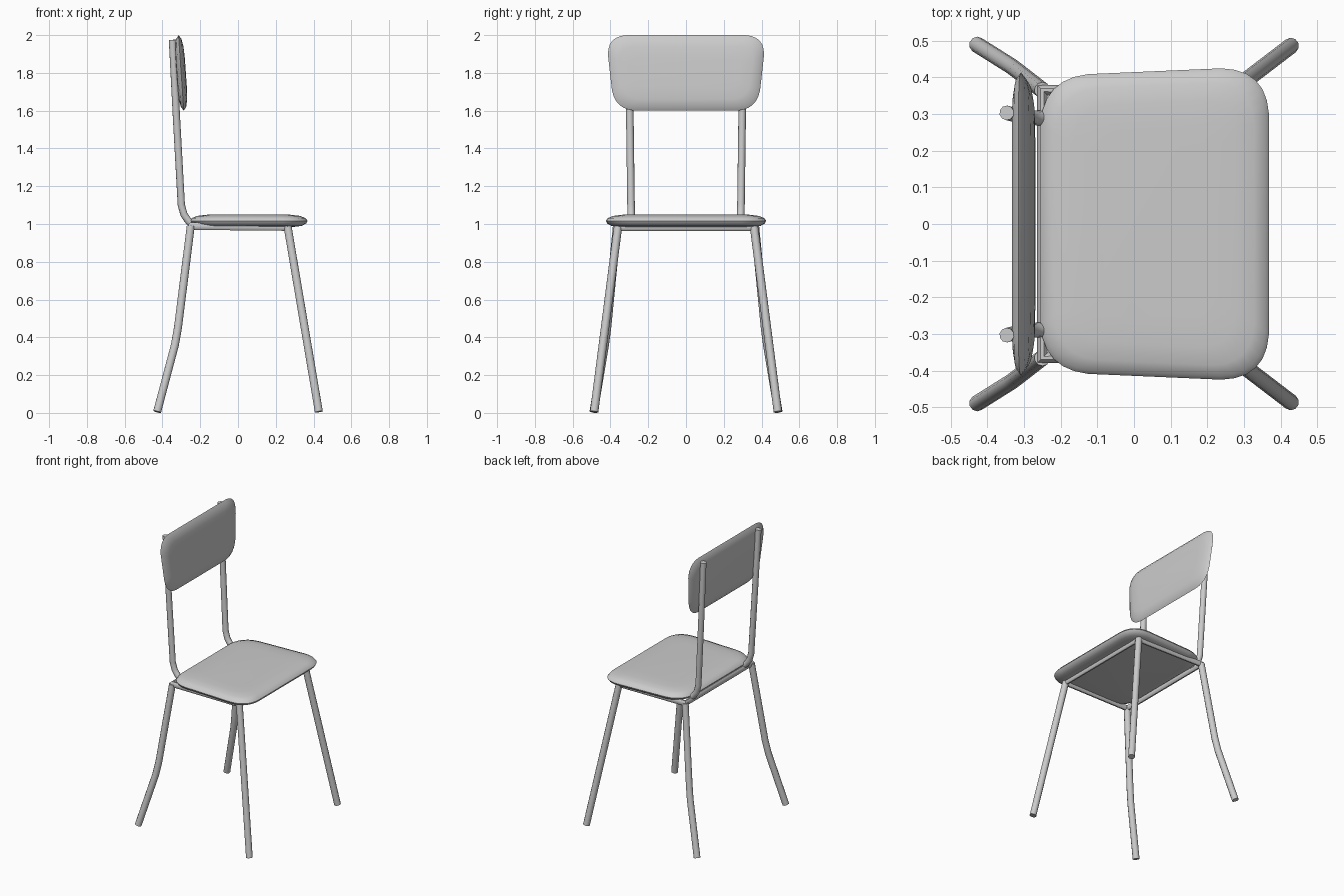
import bpy, bmesh
from mathutils import Vector

if "Cube" in bpy.data.objects:
    bpy.data.objects.remove(bpy.data.objects["Cube"])


def finish(ob, angle=0.7):
    bpy.ops.object.select_all(action='DESELECT')
    ob.select_set(True)
    bpy.context.view_layer.objects.active = ob
    if ob.type == 'CURVE':
        bpy.ops.object.convert(target='MESH')
    bpy.ops.object.shade_smooth_by_angle(angle=angle)


def tube(name, pts, radius=0.022, cyclic=False):
    cu = bpy.data.curves.new(name, 'CURVE')
    cu.dimensions = '3D'
    cu.bevel_depth = radius
    cu.bevel_resolution = 3
    cu.use_fill_caps = True
    sp = cu.splines.new('POLY')
    sp.points.add(len(pts) - 1)
    for p, co in zip(sp.points, pts):
        p.co = (*co, 1)
    sp.use_cyclic_u = cyclic
    ob = bpy.data.objects.new(name, cu)
    bpy.context.collection.objects.link(ob)
    finish(ob)


def rounded(corners, r, steps=6):
    """Outline of a polygon with its corners rounded by quadratic arcs."""
    out = []
    n = len(corners)
    for i in range(n):
        c = Vector(corners[i])
        a = c + (Vector(corners[i - 1]) - c).normalized() * r
        b = c + (Vector(corners[(i + 1) % n]) - c).normalized() * r
        m = c.lerp((a + b) / 2, 0.12)
        for k in range(steps + 1):
            t = k / steps
            out.append(a * (1 - t) ** 2 + m * 2 * t * (1 - t) + b * t * t)
    return out


def pad(name, corners, r, levels, place):
    """Stack inset copies of a rounded outline into a pillow-edged panel."""
    outline = rounded(corners, r)
    mid = sum((Vector(c) for c in corners), Vector((0, 0))) / 4
    half = [max(abs(c[i] - mid[i]) for c in corners) for i in (0, 1)]
    bm = bmesh.new()
    rings = []
    for inset, h in levels:
        rings.append([bm.verts.new(place(
            *[mid[i] + (p[i] - mid[i]) * (1 - inset / half[i]) for i in (0, 1)], h))
            for p in outline])
    n = len(outline)
    for lo, hi in zip(rings, rings[1:]):
        for i in range(n):
            bm.faces.new((lo[i], lo[(i + 1) % n], hi[(i + 1) % n], hi[i]))
    bm.faces.new(rings[0])
    bm.faces.new(rings[-1])
    bmesh.ops.recalc_face_normals(bm, faces=bm.faces)
    me = bpy.data.meshes.new(name)
    bm.to_mesh(me)
    bm.free()
    ob = bpy.data.objects.new(name, me)
    bpy.context.collection.objects.link(ob)
    finish(ob, 1.0)


# Seat, wider at the front (+x)
pad("seat", [(0.368, -0.43), (0.368, 0.43), (-0.255, 0.403), (-0.255, -0.403)], 0.13,
    [(0.07, 0.985), (0.03, 0.99), (0.007, 1.003), (0, 1.017), (0.01, 1.031),
     (0.04, 1.043), (0.09, 1.049), (0.16, 1.051)],
    lambda x, y, h: (x, y, h))

# Backrest panel, leaning slightly backwards
pad("backrest", [(0.425, 2.0), (-0.425, 2.0), (-0.38, 1.6), (0.38, 1.6)], 0.11,
    [(0.12, -0.025), (0.06, -0.022), (0.02, -0.014), (0, 0), (0.02, 0.014),
     (0.06, 0.022), (0.12, 0.025)],
    lambda y, z, h: (-0.301 + h - 0.07 * (z - 1.8), y, z))

# Rectangular frame under the seat
tube("seat_frame", [(0.265, -0.36, 0.983), (0.265, 0.36, 0.983),
                    (-0.25, 0.365, 0.988), (-0.25, -0.365, 0.988)], 0.02, True)

# Legs and backrest posts on both sides
for side, s in (("left", 1), ("right", -1)):
    tube("front_leg_" + side, [(0.263, s * 0.36, 0.985), (0.428, s * 0.486, 0.006)])
    tube("back_leg_" + side, [(-0.25, s * 0.365, 0.99), (-0.318, s * 0.418, 0.45),
                              (-0.334, s * 0.43, 0.36), (-0.428, s * 0.489, 0.006)])
    tube("back_post_" + side, [(-0.235, s * 0.288, 0.995), (-0.262, s * 0.289, 1.015),
                               (-0.286, s * 0.29, 1.05), (-0.3, s * 0.291, 1.1),
                               (-0.325, s * 0.297, 1.55), (-0.347, s * 0.303, 1.975)], 0.02)
